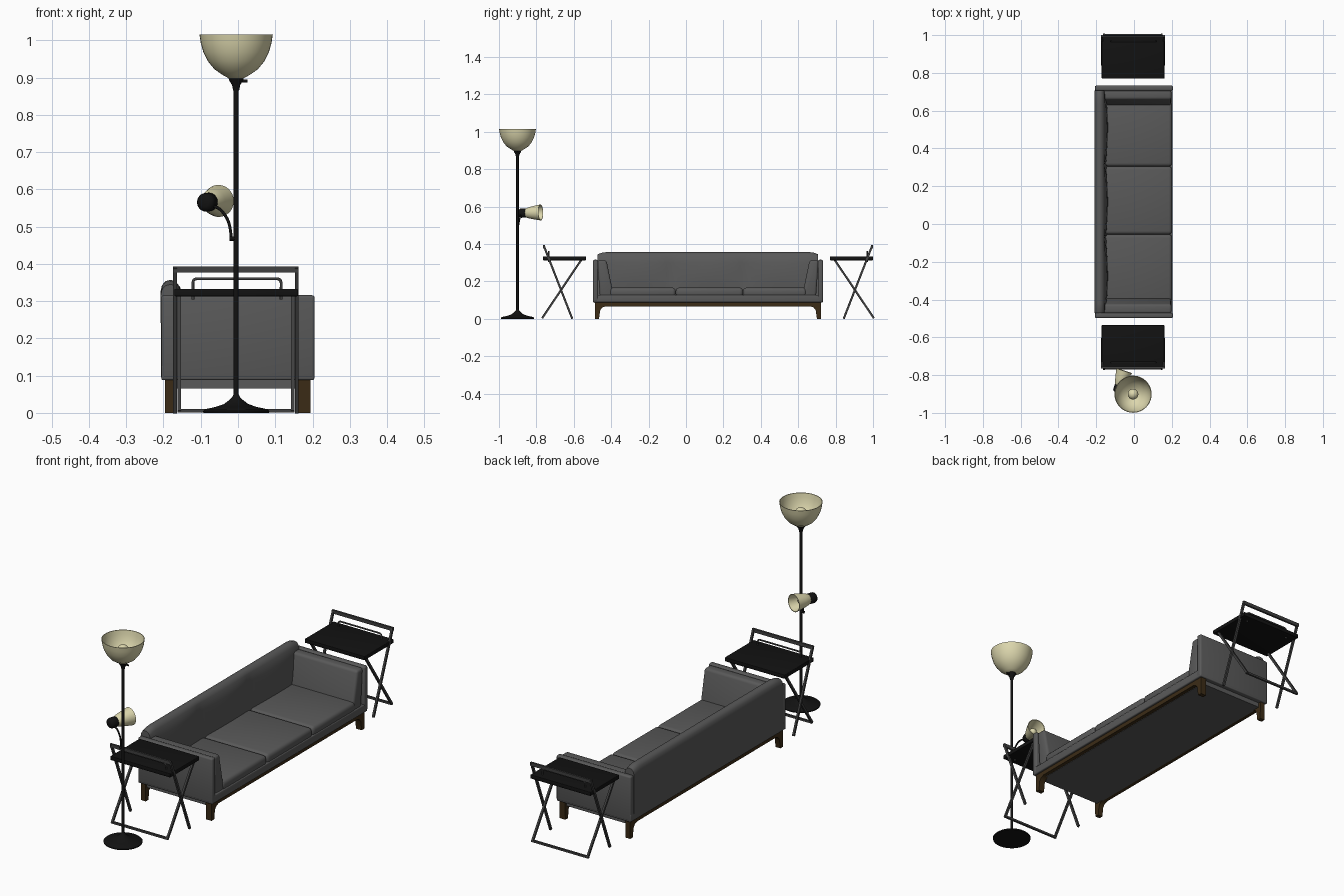
import bpy, bmesh, math
from mathutils import Vector

if "Cube" in bpy.data.objects:
    bpy.data.objects.remove(bpy.data.objects["Cube"])


def material(name, rgb):
    m = bpy.data.materials.new(name)
    m.diffuse_color = (*rgb, 1)
    m.use_nodes = True
    m.node_tree.nodes["Principled BSDF"].inputs["Base Color"].default_value = m.diffuse_color
    return m


FABRIC = material("grey_fabric", (0.10, 0.10, 0.10))
WOOD = material("dark_wood", (0.045, 0.025, 0.008))
BLACK = material("black", (0.006, 0.006, 0.006))
STEEL = material("dark_steel", (0.05, 0.05, 0.05))
CREAM = material("cream_glass", (0.72, 0.68, 0.42))
MID = 0.235  # y + mirrored y: everything but the lamp mirrors about the sofa centre


def finish(name, bm, mat, bevel=0.0, segs=3):
    bmesh.ops.recalc_face_normals(bm, faces=bm.faces)
    if bevel:
        bmesh.ops.bevel(bm, geom=bm.edges[:], offset=bevel, segments=segs,
                        profile=0.5, affect='EDGES', clamp_overlap=True)
    me = bpy.data.meshes.new(name)
    bm.to_mesh(me)
    bm.free()
    ob = bpy.data.objects.new(name, me)
    bpy.context.collection.objects.link(ob)
    me.materials.append(mat)
    bpy.ops.object.select_all(action='DESELECT')
    ob.select_set(True)
    bpy.context.view_layer.objects.active = ob
    bpy.ops.object.shade_smooth_by_angle(angle=math.radians(40))
    return ob


def box(name, x, y, z, mat, bevel=0.0):
    bm = bmesh.new()
    bmesh.ops.create_cube(bm, size=1)
    for v in bm.verts:
        v.co = [(r[0] + r[1]) / 2 + c * abs(r[1] - r[0]) for c, r in zip(v.co, (x, y, z))]
    return finish(name, bm, mat, bevel)


def loft(name, rings, mat, closed_ends=True, bevel=0.0):
    bm = bmesh.new()
    vs = [[bm.verts.new(p) for p in r] for r in rings]
    n = len(vs[0])
    for a, b in zip(vs, vs[1:]):
        for i in range(n):
            bm.faces.new((a[i], a[(i + 1) % n], b[(i + 1) % n], b[i]))
    if closed_ends:
        bm.faces.new(vs[0])
        bm.faces.new(vs[-1])
    return finish(name, bm, mat, bevel)


def prism_x(name, pts, x0, x1, mat, bevel=0.0):
    return loft(name, [[(x, y, z) for y, z in pts] for x in (x0, x1)], mat, True, bevel)


def lathe(name, prof, origin, axis, mat, closed=True, n=40):
    q = Vector((0, 0, 1)).rotation_difference(Vector(axis))
    rings = [[Vector(origin) + q @ Vector((r * math.cos(k * math.tau / n),
                                           r * math.sin(k * math.tau / n), h))
              for k in range(n)] for r, h in prof]
    return loft(name, rings, mat, closed)


def bar(name, p, q, w, t, mat):
    # flat bar from p to q, w wide along x (or y for bars along x), t thick
    p, q = Vector(p), Vector(q)
    d = (q - p).normalized()
    side = Vector((1, 0, 0)) if abs(d.x) < 0.5 else Vector((0, 1, 0))
    up = d.cross(side)
    rings = [[c + side * a * w / 2 + up * b * t / 2
              for a, b in ((1, 1), (-1, 1), (-1, -1), (1, -1))] for c in (p, q)]
    return loft(name, rings, mat)


def tube(name, pts, r, mat, kind='POLY'):
    cu = bpy.data.curves.new(name, 'CURVE')
    cu.dimensions = '3D'
    cu.bevel_depth = r
    cu.bevel_resolution = 3
    cu.use_fill_caps = True
    s = cu.splines.new(kind)
    s.points.add(len(pts) - 1)
    for sp, p in zip(s.points, pts):
        sp.co = (*p, 1)
    if kind == 'NURBS':
        s.use_endpoint_u = True
        s.order_u = 3
    ob = bpy.data.objects.new(name, cu)
    bpy.context.collection.objects.link(ob)
    cu.materials.append(mat)


# Sofa base and seat deck
box("sofa_underside", (-0.175, 0.175), (-0.475, 0.71), (0.065, 0.095), FABRIC)
box("seat_deck", (-0.206, 0.205), (-0.497, 0.732), (0.088, 0.128), FABRIC, 0.005)

# Wooden rails with curved legs at both ends
leg = [(-0.43, 0.067), (-0.448, 0.06), (-0.459, 0.045), (-0.465, 0), (-0.486, 0), (-0.488, 0.09)]
rail = leg + [(MID - y, z) for y, z in reversed(leg)]
prism_x("front_rail_and_legs", rail, 0.163, 0.194, WOOD)
prism_x("back_rail_and_legs", rail, -0.196, -0.17, WOOD)

# Seat cushions
for i, (a, b) in enumerate(((-0.41, -0.055), (-0.055, 0.305), (0.305, 0.645))):
    box(f"seat_cushion_{i + 1}", (-0.155, 0.202), (a, b), (0.115, 0.167), FABRIC, 0.018)

# Backrest: rounded profile with three soft bulges
prof = [(-0.206, 0.095, 0), (-0.208, 0.325, 0), (-0.204, 0.343, 0), (-0.194, 0.354, 0),
        (-0.18, 0.357, 0), (-0.167, 0.352, 0), (-0.158, 0.338, 0.2), (-0.156, 0.30, 0.7),
        (-0.154, 0.25, 1), (-0.15, 0.19, 0.8), (-0.145, 0.13, 0), (-0.145, 0.095, 0)]
rings = []
for k in range(49):
    u = k / 48
    y = -0.472 + u * 1.179
    end = min(u, 1 - u) * 48
    drop = 0.012 * max(0, 1 - end / 2) ** 2
    bulge = 0.014 * abs(math.sin(3 * math.pi * u)) ** 0.7
    rings.append([(x + bulge * f, y, z - (drop if z > 0.3 else 0)) for x, z, f in prof])
loft("backrest", rings, FABRIC)

# Arms: flat outer panel and leaning inner pad
pad = [(-0.46, 0.115), (-0.388, 0.115), (-0.396, 0.17), (-0.425, 0.312), (-0.474, 0.312)]
for side in ("near", "far"):
    f = (lambda y: y) if side == "near" else (lambda y: MID - y)
    box(f"{side}_arm_panel", (-0.206, 0.206), sorted((f(-0.498), f(-0.47))), (0.092, 0.316), FABRIC, 0.008)
    prism_x(f"{side}_arm_pad", [(f(y), z) for y, z in pad], -0.165, 0.198, FABRIC, 0.012)

    # Folding side table: top, crossed legs, handle and gallery rail
    box(f"{side}_table_top", (-0.171, 0.161), sorted((f(-0.765), f(-0.535))), (0.313, 0.333), BLACK, 0.003)
    for x, xi, s in ((-0.169, -0.158, "left"), (0.158, 0.147, "right")):
        bar(f"{side}_table_handle_leg_{s}", (x, f(-0.608), 0), (x, f(-0.76), 0.39), 0.01, 0.011, STEEL)
        bar(f"{side}_table_cross_leg_{s}", (xi, f(-0.769), 0.004), (xi, f(-0.56), 0.315), 0.01, 0.011, STEEL)
    bar(f"{side}_table_handle", (-0.174, f(-0.759), 0.385), (0.163, f(-0.759), 0.385), 0.01, 0.017, STEEL)
    bar(f"{side}_table_foot_bar", (-0.163, f(-0.766), 0.006), (0.152, f(-0.766), 0.006), 0.01, 0.01, STEEL)
    yg = f(-0.733)
    tube(f"{side}_table_gallery", [(-0.121, yg, 0.305), (-0.121, yg, 0.35), (-0.119, yg, 0.357),
         (-0.112, yg, 0.36), (0.106, yg, 0.36), (0.113, yg, 0.357), (0.116, yg, 0.35),
         (0.116, yg, 0.305)], 0.004, STEEL)

# Floor lamp: base, pole and neck
LX, LY = -0.005, -0.901
Z = (0, 0, 1)
lathe("lamp_base", [(0.088, 0), (0.089, 0.005), (0.083, 0.01), (0.055, 0.016), (0.032, 0.024),
                    (0.018, 0.035), (0.01, 0.043), (0.007, 0.05)], (LX, LY, 0), Z, BLACK)
lathe("lamp_pole", [(0.007, 0.03), (0.007, 0.88)], (LX, LY, 0), Z, BLACK, n=20)
lathe("lamp_neck", [(0.008, 0.865), (0.011, 0.88), (0.019, 0.893), (0.021, 0.902)], (LX, LY, 0), Z, BLACK)
lathe("lamp_switch", [(0.0045, 0), (0.0045, 0.03)], (LX, LY, 0.891), (1, 0, 0), BLACK, n=12)

# Open bowl shade with bulb
outer = [(0.02, 0.898), (0.036, 0.907), (0.058, 0.922), (0.076, 0.944), (0.088, 0.968),
         (0.095, 0.993), (0.0985, 1.016)]
inner = [(r - 0.003, z + (0.003 if z < 1 else 0)) for r, z in reversed(outer)]
lathe("lamp_shade", outer + inner, (LX, LY, 0), Z, CREAM)
bulb = [(0.028 * math.sin(a), 0.958 - 0.028 * math.cos(a))
        for a in (math.pi * (k + 0.3) / 12.6 for k in range(13))]
lathe("lamp_bulb", [(0.012, 0.9)] + bulb[2:], (LX, LY, 0), Z, CREAM, n=24)

# Reading spot on a bent arm
o, d = Vector((-0.088, -0.888, 0.565)), Vector((0.036, 0.112, 0.004))
lathe("spot_housing", [(0.012, -0.006), (0.021, -0.002), (0.025, 0.006), (0.025, 0.032), (0.021, 0.038)],
      o, d, BLACK, n=28)
so = [(0.021, 0.03), (0.028, 0.045), (0.034, 0.07), (0.039, 0.095), (0.043, 0.117)]
lathe("spot_shade", so + [(r - 0.003, h) for r, h in reversed(so)], o, d, CREAM, n=32)
sb = [(0.018 * math.sin(a), 0.072 - 0.018 * math.cos(a))
      for a in (math.pi * (k + 0.3) / 10.6 for k in range(11))]
lathe("spot_bulb", [(0.01, 0.03)] + sb[2:], o, d, CREAM, n=20)
tube("spot_arm", [(-0.018, -0.9, 0.465), (-0.02, -0.896, 0.505), (-0.04, -0.888, 0.54),
                  (-0.06, -0.884, 0.555), (-0.085, -0.882, 0.56)], 0.004, BLACK, 'NURBS')
lathe("spot_arm_clamp", [(0.006, 0), (0.006, 0.02)], (LX - 0.018, LY, 0.468), (1, 0, 0), BLACK, n=12)
